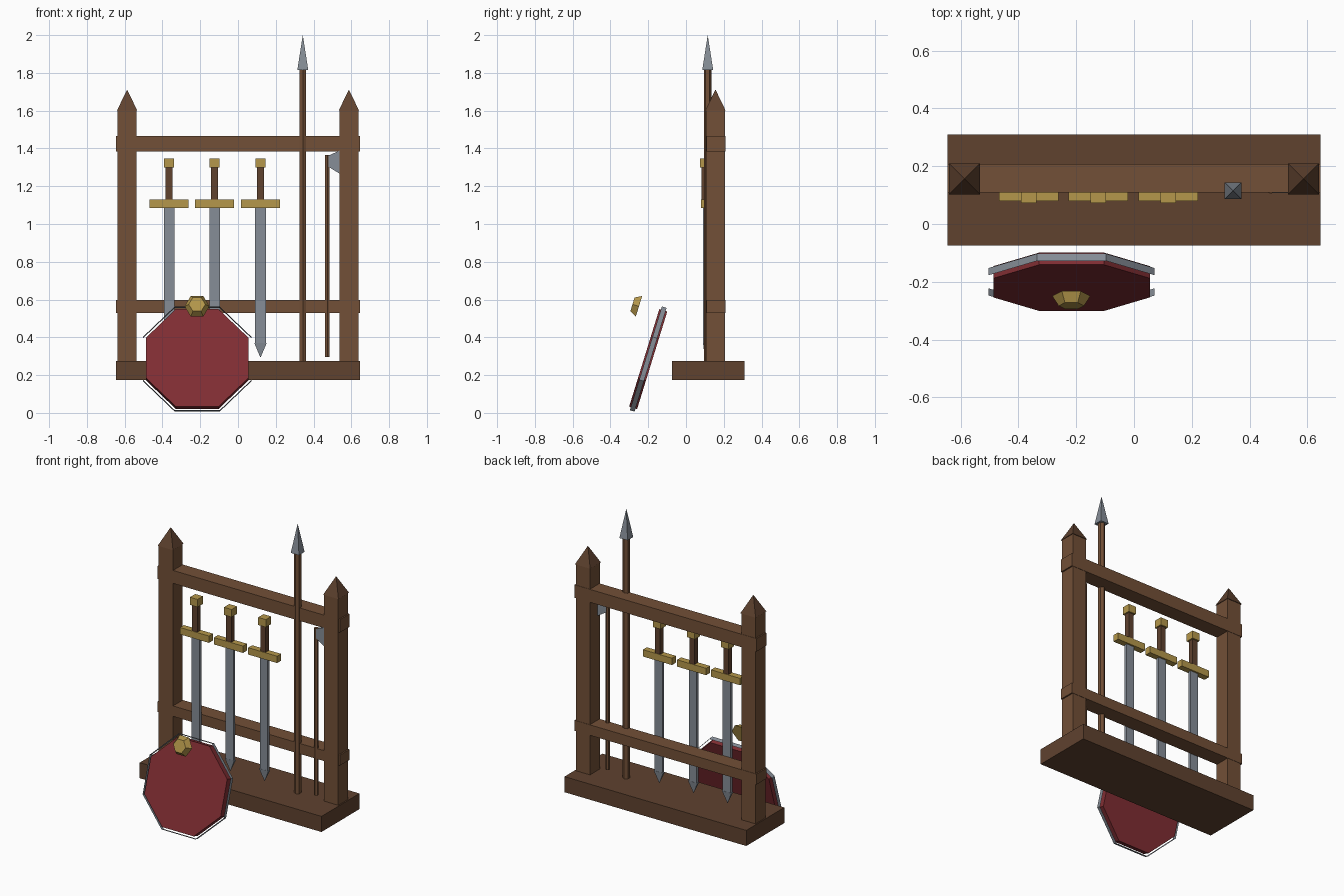
import bpy, bmesh
from math import pi, sin, cos
from mathutils import Matrix, Vector

if "Cube" in bpy.data.objects:
    bpy.data.objects.remove(bpy.data.objects["Cube"])


def mat(name, rgb):
    m = bpy.data.materials.new(name)
    m.diffuse_color = (*rgb, 1)
    m.use_nodes = True
    m.node_tree.nodes["Principled BSDF"].inputs["Base Color"].default_value = m.diffuse_color
    return m


WOOD = mat("wood", (0.17, 0.08, 0.038))
DARK = mat("dark_wood", (0.115, 0.054, 0.028))
STEEL = mat("steel", (0.24, 0.27, 0.31))
GOLD = mat("brass", (0.46, 0.31, 0.07))
RED = mat("red_paint", (0.22, 0.027, 0.033))


def finish(name, bm, material, matrix=None):
    if matrix:
        bm.transform(matrix)
    me = bpy.data.meshes.new(name)
    bm.to_mesh(me)
    bm.free()
    me.materials.append(material)
    ob = bpy.data.objects.new(name, me)
    bpy.context.collection.objects.link(ob)
    return ob


def box(name, x, y, z, material):
    """Box from (min, max) pairs."""
    bm = bmesh.new()
    bmesh.ops.create_cube(bm, size=1)
    size = [b - a for a, b in (x, y, z)]
    mid = [(a + b) / 2 for a, b in (x, y, z)]
    return finish(name, bm, material, Matrix.Translation(mid) @ Matrix.Diagonal((*size, 1)))


def frustum(name, sides, r1, r2, depth, material, matrix, turn=0.0, caps=True):
    """Cone or cylinder rising from z = 0 before the matrix is applied."""
    bm = bmesh.new()
    bmesh.ops.create_cone(bm, cap_ends=caps, segments=sides, radius1=r1, radius2=r2, depth=depth)
    local = Matrix.Rotation(turn, 4, 'Z') @ Matrix.Translation((0, 0, depth / 2))
    return finish(name, bm, material, matrix @ local)


def spike(name, base, wx, wy, h, material):
    """Four-sided point on an axis-aligned base; negative h points down."""
    m = Matrix.Translation(base) @ Matrix.Diagonal((wx, wy, 1 if h > 0 else -1, 1))
    ob = frustum(name, 4, 0.5 ** 0.5, 0, abs(h), material, m, pi / 4)
    if h < 0:
        ob.data.flip_normals()
    return ob


def at(x, y, z):
    return Matrix.Translation((x, y, z))


# Rack frame
box("base", (-0.645, 0.645), (-0.075, 0.31), (0.175, 0.275), DARK)
for side, x in (("left", -0.587), ("right", 0.587)):
    box(side + "_post", (x - 0.05, x + 0.05), (0.106, 0.206), (0.275, 1.6), WOOD)
    spike(side + "_post_cap", (x, 0.156, 1.6), 0.108, 0.108, 0.112, DARK)
box("upper_rail", (-0.646, 0.646), (0.109, 0.208), (1.383, 1.466), WOOD)
box("lower_rail", (-0.646, 0.646), (0.109, 0.208), (0.53, 0.597), WOOD)

# Three swords hung point down
for i, x in enumerate((-0.365, -0.124, 0.119)):
    n = f"sword_{i + 1}_"
    y = 0.1
    box(n + "blade", (x - 0.028, x + 0.028), (y - 0.009, y + 0.009), (0.37, 1.09), STEEL)
    spike(n + "tip", (x, y, 0.37), 0.066, 0.02, -0.078, STEEL)
    box(n + "guard", (x - 0.103, x + 0.103), (y - 0.02, y + 0.02), (1.086, 1.13), GOLD)
    box(n + "grip", (x - 0.018, x + 0.018), (y - 0.017, y + 0.017), (1.13, 1.3), DARK)
    box(n + "pommel", (x - 0.027, x + 0.027), (y - 0.027, y + 0.027), (1.298, 1.347), GOLD)

# Spear
frustum("spear_shaft", 6, 0.021, 0.021, 1.545, WOOD, at(0.343, 0.115, 0.275))
spike("spear_head", (0.343, 0.115, 1.815), 0.058, 0.058, 0.185, STEEL)

# Axe with a flared blade running into the post
frustum("axe_handle", 6, 0.014, 0.014, 1.07, WOOD, at(0.473, 0.118, 0.295))
bm = bmesh.new()
profile = [(0.475, 1.305), (0.545, 1.262), (0.545, 1.392), (0.475, 1.36)]
face = bm.faces.new([bm.verts.new((x, 0.107, z)) for x, z in profile])
ext = bmesh.ops.extrude_face_region(bm, geom=[face])
bmesh.ops.translate(bm, vec=(0, 0.024, 0),
                    verts=[v for v in ext["geom"] if isinstance(v, bmesh.types.BMVert)])
bmesh.ops.recalc_face_normals(bm, faces=bm.faces)
finish("axe_blade", bm, STEEL)

# Leaning octagonal shield: local z faces forward and up
tilt = Matrix.Rotation(pi / 2 - 0.3, 4, 'X')
centre = at(-0.216, -0.2, 0.285) @ tilt
frustum("shield_board", 8, 0.293, 0.293, 0.044, RED, centre @ at(0, 0, -0.022), pi / 8)
frustum("shield_rim", 8, 0.311, 0.311, 0.026, STEEL, centre @ at(0, 0, -0.013), pi / 8, caps=False)
frustum("shield_boss", 6, 0.066, 0.044, 0.036, GOLD, at(-0.217, -0.249, 0.564) @ tilt, pi / 6)
